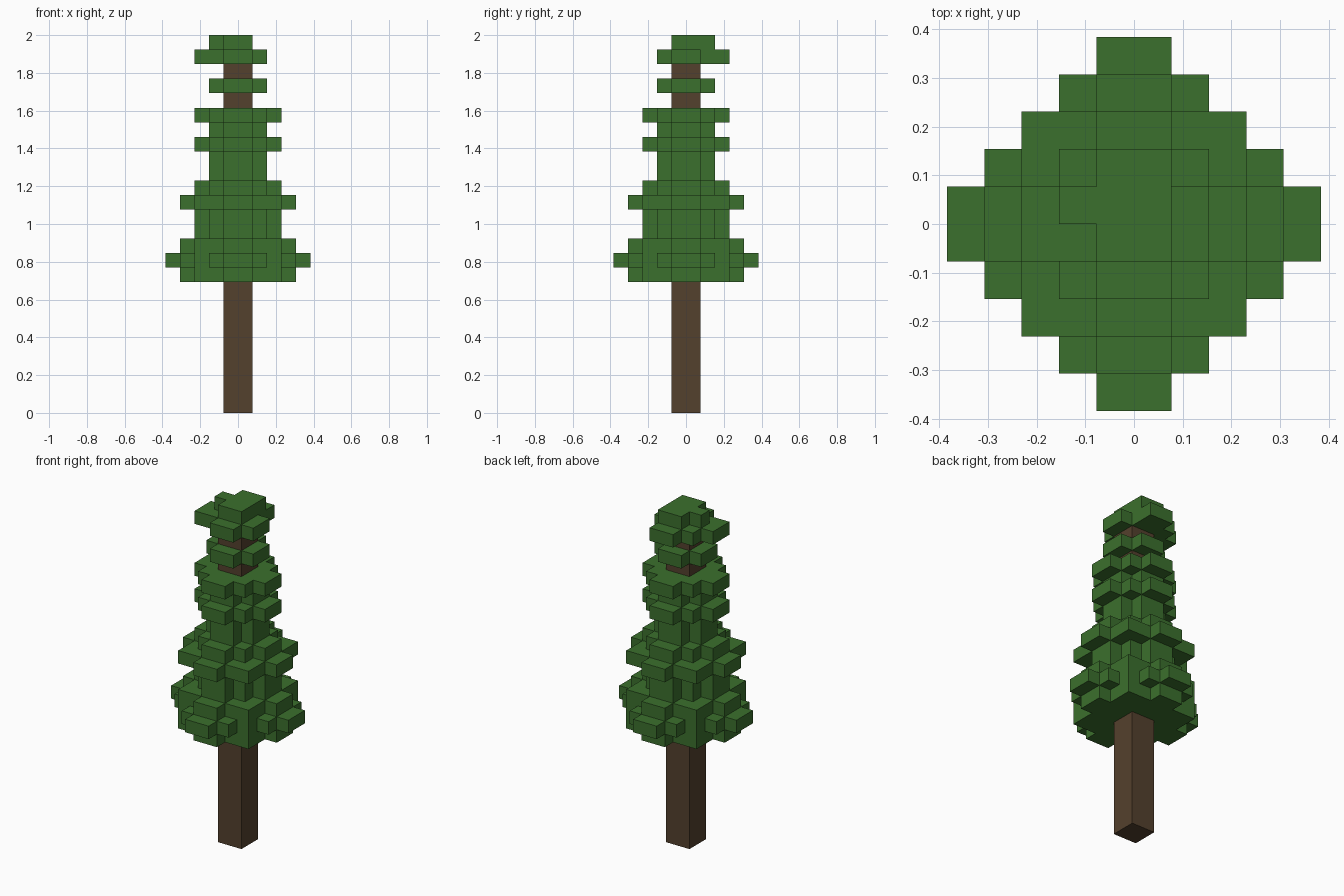
import bpy
import bmesh
import math
from mathutils import Vector

cube = bpy.data.objects.get("Cube")
if cube:
    bpy.data.objects.remove(cube, do_unlink=True)

V = 2 / 26  # edge length of one block
TRUNK_TOP = 25


def material(name, rgb):
    m = bpy.data.materials.new(name)
    m.use_nodes = True
    colour = (*rgb, 1)
    m.diffuse_color = colour
    bsdf = m.node_tree.nodes["Principled BSDF"]
    bsdf.inputs["Base Color"].default_value = colour
    bsdf.inputs["Roughness"].default_value = 1
    return m


green = material("leaf green", (0.0437, 0.162, 0.0262))
brown = material("bark brown", (0.0887, 0.0529, 0.0262))


def rect(x0, x1, y0, y1):
    return {(x, y) for x in range(x0, x1) for y in range(y0, y1)}


def cross(length, half=1):
    return rect(-length, length, -half, half) | rect(-half, half, -length, length)


def disc(radius):
    """Square core with a two-block-wide arm on each side."""
    core = radius - 1
    if radius == 5:
        return cross(5) | cross(4, 2) | cross(3, 3)
    return cross(radius) | rect(-core, core, -core, core)


# Leaf layers of each tier: height -> disc radius
tiers = {
    "lower_foliage": {9: 4, 10: 5, 11: 4},
    "middle_foliage": {12: 3, 13: 3, 14: 4, 15: 3},
    "upper_foliage": {16: 2, 17: 2, 18: 3, 19: 2, 20: 3},
    "small_ring": {22: 2},
}
parts = {
    name: {(x, y, z) for z, r in layers.items() for x, y in disc(r)}
    for name, layers in tiers.items()
}

# Lopsided crown
crown_low = cross(2) | rect(-3, 1, -1, 1) | rect(-1, 1, -1, 3) | rect(-2, -1, 1, 2)
crown_top = rect(-1, 1, -1, 2) | rect(-2, -1, 0, 1)
parts["crown"] = {(x, y, 24) for x, y in crown_low} | {(x, y, 25) for x, y in crown_top}

trunk_cells = {(x, y, z) for x, y in rect(-1, 1, -1, 1) for z in range(TRUNK_TOP)}
filled = trunk_cells.union(*parts.values())


def build_blocks(name, cells):
    """Make the outer skin of a set of blocks, with flat areas merged."""
    bm = bmesh.new()
    verts = {}

    def vert(p):
        key = tuple(round(c) for c in p)
        if key not in verts:
            verts[key] = bm.verts.new(Vector(key) * V)
        return verts[key]

    for cell in sorted(cells - trunk_cells):
        for axis in range(3):
            for side in (0, 1):
                near = list(cell)
                near[axis] += 2 * side - 1
                if tuple(near) in filled:
                    continue
                u, w = Vector(), Vector()
                u[(axis + 1) % 3] = 1
                w[(axis + 2) % 3] = 1
                p = Vector(cell)
                p[axis] += side
                loop = [p, p + u, p + u + w, p + w]
                if not side:
                    loop.reverse()
                bm.faces.new([vert(q) for q in loop])
    bmesh.ops.dissolve_limit(bm, angle_limit=math.radians(1),
                             verts=bm.verts[:], edges=bm.edges[:])
    mesh = bpy.data.meshes.new(name)
    bm.to_mesh(mesh)
    bm.free()
    mesh.materials.append(green)
    bpy.context.collection.objects.link(bpy.data.objects.new(name, mesh))


for part_name, part_cells in parts.items():
    build_blocks(part_name, part_cells)

# Square trunk
bpy.ops.mesh.primitive_cube_add(size=1, location=(0, 0, TRUNK_TOP * V / 2))
trunk = bpy.context.object
trunk.name = "trunk"
trunk.scale = (2 * V, 2 * V, TRUNK_TOP * V)
bpy.ops.object.transform_apply(location=False, rotation=False, scale=True)
trunk.data.materials.append(brown)
